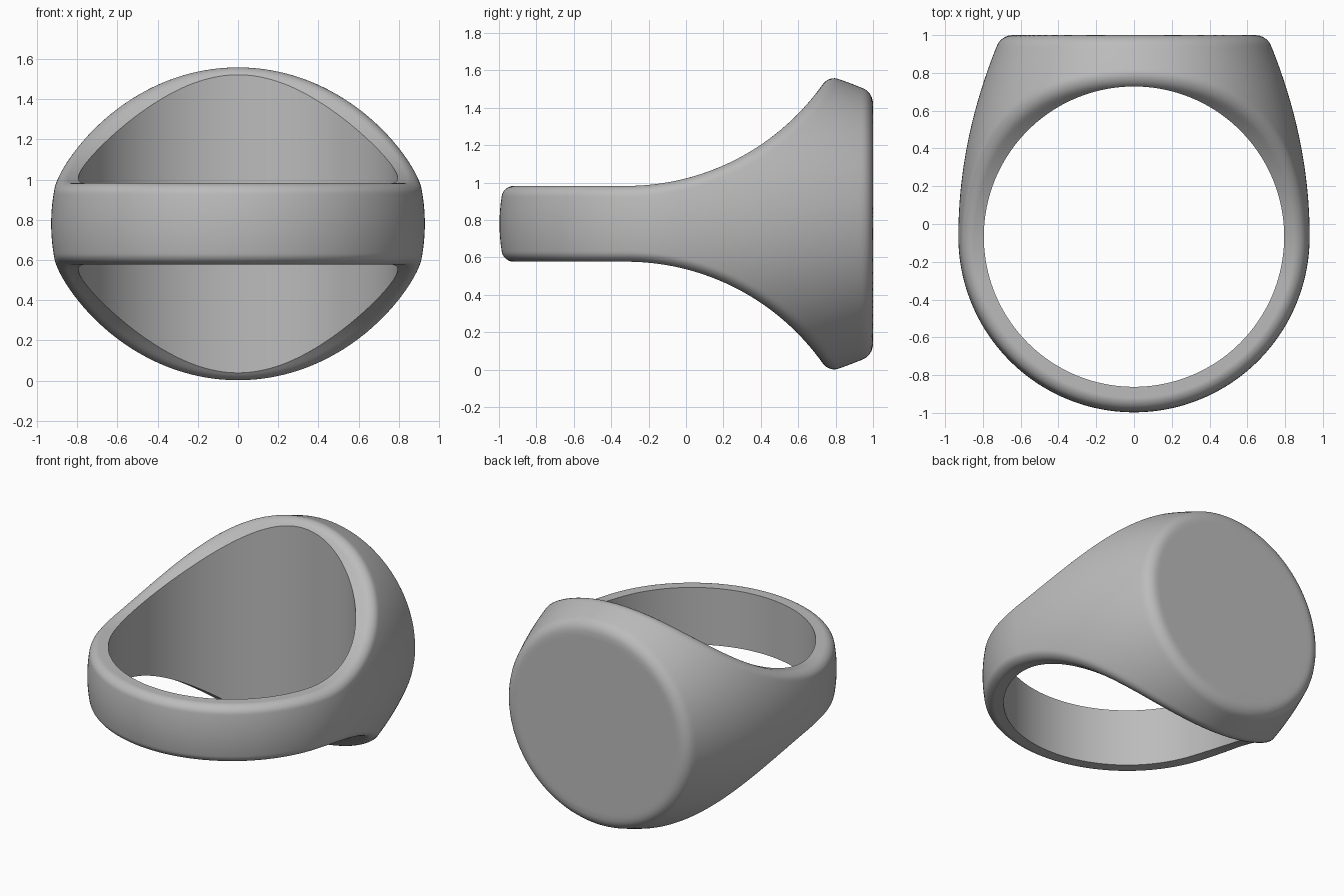
import bpy, bmesh, math

cube = bpy.data.objects.get("Cube")
if cube:
    bpy.data.objects.remove(cube, do_unlink=True)

HOLE_R = 0.795       # finger hole radius
AXIS_Y = -0.067      # hole axis
MID_Z = 0.78         # height of the mid plane
BODY_R = 0.93        # domed body radius
HALF_BAND = 0.2025   # half the band width
FLARE_Y, FLARE_R = -0.32, 1.288   # arc that flares the band into the head
FILLET = 0.052
AROUND, ACROSS = 360, 96


def round_max(a, b, k):
    """Intersection of two solids with a filleted edge."""
    return min(-k, max(a, b)) + math.hypot(max(a + k, 0), max(b + k, 0))


def ring_field(x, y, z):
    """Negative inside the unpierced ring body (z measured from mid plane)."""
    t = y - AXIS_Y
    spin = math.hypot(x, z)
    # round dome below, gently tapering turned profile above
    if t < 0:
        body = math.hypot(spin, t) - BODY_R
    else:
        body = (spin - BODY_R + 0.2 * t * t) / math.hypot(1, 0.4 * t)
    head = round_max(body, y - 1, FILLET)
    # straight band sides that flare out along an arc
    if y < FLARE_Y:
        side = abs(z) - HALF_BAND
    else:
        side = FLARE_R - math.hypot(y - FLARE_Y, abs(z) - HALF_BAND - FLARE_R)
    return round_max(head, side, FILLET)


def place(phi, out, up):
    r = HOLE_R + out
    return r * math.cos(phi), AXIS_Y + r * math.sin(phi), up


def reach(phi, out, up):
    """Distance from the hole wall to the surface in one cross-section."""
    lo, hi = 0.0, 1.3 / math.hypot(out, up)
    for _ in range(24):
        mid = (lo + hi) / 2
        if ring_field(*place(phi, out * mid, up * mid)) < 0:
            lo = mid
        else:
            hi = mid
    return lo


# Sweep the changing cross-section around the finger hole
bm = bmesh.new()
sections = []
for i in range(AROUND):
    phi = math.tau * i / AROUND
    wide, tall = reach(phi, 1, 0), reach(phi, 0, 1)
    section = []
    for j in range(ACROSS + 1):
        a = math.pi * (j / ACROSS - 0.5)
        out, up = max(0, math.cos(a)) * wide, math.sin(a) * tall
        if j in (0, ACROSS):
            out = 0
        d = reach(phi, out, up)
        x, y, z = place(phi, out * d, up * d)
        section.append(bm.verts.new((x, y, z + MID_Z)))
    sections.append(section)

# Outer skin plus one tall quad per step for the hole wall
n = ACROSS + 1
for i in range(AROUND):
    a, b = sections[i], sections[(i + 1) % AROUND]
    for j in range(n):
        k = (j + 1) % n
        bm.faces.new((a[j], b[j], b[k], a[k]))
bmesh.ops.recalc_face_normals(bm, faces=bm.faces)

mesh = bpy.data.meshes.new("signet_ring")
bm.to_mesh(mesh)
bm.free()
ring = bpy.data.objects.new("signet_ring", mesh)
bpy.context.collection.objects.link(ring)

# Plain grey metal
grey = bpy.data.materials.new("plain_grey")
grey.use_nodes = True
colour = (0.5, 0.5, 0.5, 1)
grey.diffuse_color = colour
grey.node_tree.nodes["Principled BSDF"].inputs["Base Color"].default_value = colour
mesh.materials.append(grey)

bpy.ops.object.select_all(action='DESELECT')
ring.select_set(True)
bpy.context.view_layer.objects.active = ring
bpy.ops.object.shade_smooth_by_angle(angle=math.radians(35))
